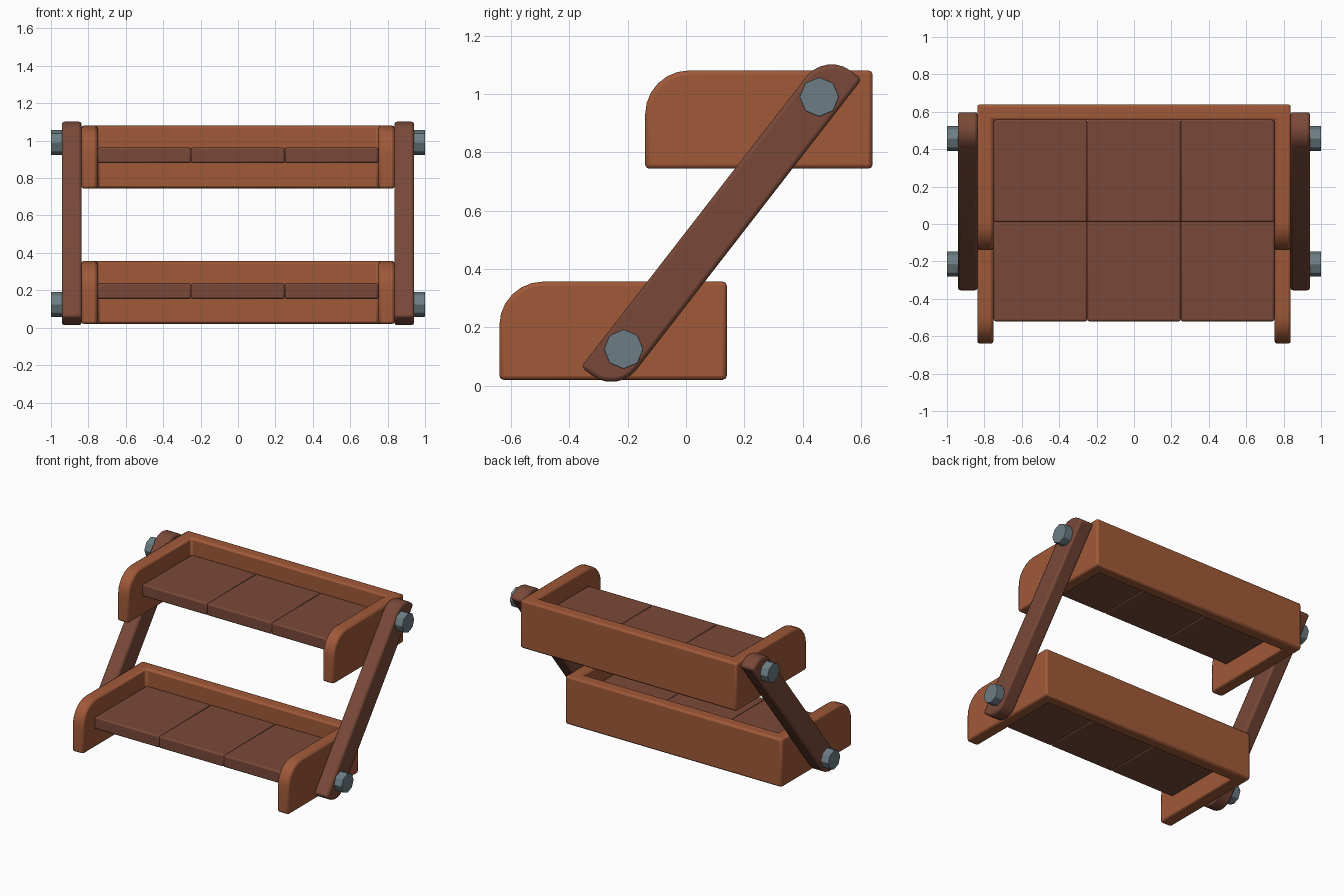
import bpy, bmesh, math
from mathutils import Vector, Matrix

if "Cube" in bpy.data.objects:
    bpy.data.objects.remove(bpy.data.objects["Cube"])


def material(name, rgb):
    m = bpy.data.materials.new(name)
    m.diffuse_color = (*rgb, 1)
    m.use_nodes = True
    m.node_tree.nodes["Principled BSDF"].inputs["Base Color"].default_value = m.diffuse_color
    return m


TRAY = material("orange brown wood", (0.35, 0.10, 0.04))
DARK = material("dark brown wood", (0.19, 0.066, 0.04))
STEEL = material("blue grey metal", (0.15, 0.205, 0.23))


def finish(name, bm, mat, bevel=0.0, smooth=True):
    bmesh.ops.recalc_face_normals(bm, faces=bm.faces)
    mesh = bpy.data.meshes.new(name)
    bm.to_mesh(mesh)
    bm.free()
    mesh.materials.append(mat)
    ob = bpy.data.objects.new(name, mesh)
    bpy.context.collection.objects.link(ob)
    if bevel:
        mod = ob.modifiers.new("Soft edges", 'BEVEL')
        mod.width, mod.segments = bevel, 2
        mod.limit_method, mod.angle_limit = 'ANGLE', math.radians(40)
    if smooth:
        bpy.ops.object.select_all(action='DESELECT')
        ob.select_set(True)
        bpy.context.view_layer.objects.active = ob
        bpy.ops.object.shade_smooth_by_angle(angle=math.radians(40))
    return ob


def prism(points, depth):
    """Extrude a flat outline by the depth vector."""
    bm = bmesh.new()
    face = bm.faces.new([bm.verts.new(p) for p in points])
    res = bmesh.ops.extrude_face_region(bm, geom=[face], use_keep_orig=True)
    verts = [v for v in res["geom"] if isinstance(v, bmesh.types.BMVert)]
    bmesh.ops.translate(bm, verts=verts, vec=depth)
    return bm


def round_edges(bm, test, radius, segments):
    edges = [e for e in bm.edges if test(*[v.co for v in e.verts])]
    bmesh.ops.bevel(bm, geom=edges, offset=radius, segments=segments,
                    profile=0.5, affect='EDGES')


def tray(name, y0, z0):
    # U-shaped surround: two arms and a back, top front corners rounded
    y1, xo, xi, h = y0 + 0.78, 0.838, 0.752, 0.337
    yi = y1 - 0.085
    outline = [(-xo, y0), (-xi, y0), (-xi, yi), (xi, yi),
               (xi, y0), (xo, y0), (xo, y1), (-xo, y1)]
    bm = prism([(x, y, z0) for x, y in outline], Vector((0, 0, h)))
    round_edges(bm, lambda a, b: all(abs(p.y - y0) < 1e-4 and
                                     abs(p.z - z0 - h) < 1e-4 for p in (a, b)),
                0.15, 6)
    finish(name, bm, TRAY, 0.014)


def planks(name, y0, y1, z0, z1):
    # three seat boards side by side
    for i in range(3):
        bm = bmesh.new()
        bmesh.ops.create_cube(bm, size=1)
        bmesh.ops.scale(bm, vec=(0.5, y1 - y0, z1 - z0), verts=bm.verts)
        bmesh.ops.translate(bm, vec=((i - 1) * 0.5, (y0 + y1) / 2, (z0 + z1) / 2),
                            verts=bm.verts)
        finish(f"{name}_{i + 1}", bm, DARK, 0.01)


tray("lower_tray", -0.64, 0.02)
tray("upper_tray", -0.14, 0.744)
planks("lower_plank", -0.52, 0.06, 0.154, 0.238)
planks("upper_plank", 0.01, 0.56, 0.88, 0.964)

# slanted side bars and their bolts
low, high = Vector((0, -0.214, 0.125)), Vector((0, 0.457, 0.99))
along = (high - low).normalized()
across = Vector((0, along.z, -along.y))
mid = (low + high) / 2
L, W = 0.685, 0.078
for side, s in (("right", 1), ("left", -1)):
    corners = [(-L, -W), (-L, W), (L, W), (L, -W)]
    pts = [mid + along * u + across * v + Vector((s * 0.836, 0, 0)) for u, v in corners]
    bm = prism(pts, Vector((s * 0.106, 0, 0)))
    rounded = (pts[1], pts[3])  # opposite corners are rounded
    round_edges(bm, lambda a, b: any((a - c).yz.length < 1e-4 and
                                     (b - c).yz.length < 1e-4 for c in rounded),
                0.11, 6)
    finish(f"{side}_bar", bm, DARK, 0.014)
    for end, p in (("lower", low), ("upper", high)):
        bm = bmesh.new()
        bmesh.ops.create_cone(bm, cap_ends=True, segments=8, radius1=0.068,
                              radius2=0.068, depth=0.1,
                              matrix=Matrix.Translation((s * 0.95, p.y, p.z)) @
                              Matrix.Rotation(math.pi / 2, 4, 'Y'))
        finish(f"{side}_{end}_bolt", bm, STEEL, 0.004, smooth=False)
